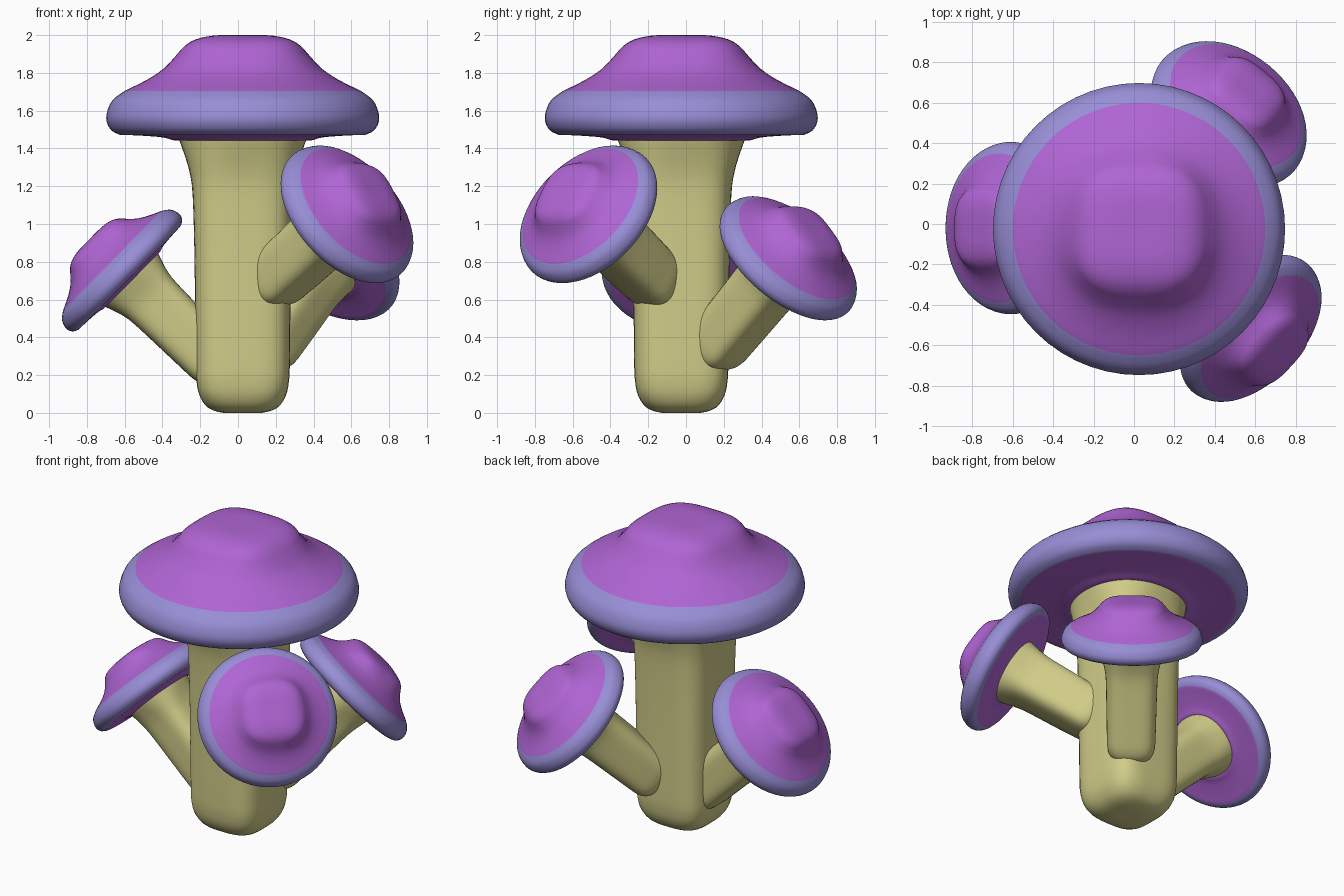
import bpy, bmesh, math
from mathutils import Vector, Matrix

if "Cube" in bpy.data.objects:
    bpy.data.objects.remove(bpy.data.objects["Cube"])

SEG = 56


def material(name, rgb):
    m = bpy.data.materials.new(name)
    m.diffuse_color = (*rgb, 1)
    m.use_nodes = True
    m.node_tree.nodes["Principled BSDF"].inputs["Base Color"].default_value = m.diffuse_color
    return m


PURPLE = material("cap_purple", (0.434, 0.130, 0.658))
LILAC = material("rim_lilac", (0.314, 0.270, 0.672))
CREAM = material("stem_yellow", (0.64, 0.61, 0.25))


def smooth_profile(pts, steps=3):
    # Catmull-Rom through the profile points (half width, height, squareness)
    out = []
    for i in range(len(pts) - 1):
        p0, p1 = pts[max(i - 1, 0)], pts[i]
        p2, p3 = pts[i + 1], pts[min(i + 2, len(pts) - 1)]
        for k in range(steps):
            t = k / steps
            out.append([0.5 * (2 * b + (c - a) * t + (2 * a - 5 * b + 4 * c - d) * t * t
                               + (3 * b - a - 3 * c + d) * t ** 3)
                        for a, b, c, d in zip(p0, p1, p2, p3)])
    out.append(list(pts[-1]))
    return out


def loft(name, pts, mats, matrix, rule=None):
    # Rounded-square rings stacked along the axis, with a pole at each end
    bm = bmesh.new()
    rings = []
    for r, z, n in pts[1:-1]:
        ring = []
        for i in range(SEG):
            a = math.tau * i / SEG
            c, s = math.cos(a), math.sin(a)
            k = max(r, 0.005) / (abs(c) ** n + abs(s) ** n) ** (1 / n)
            ring.append(bm.verts.new((k * c, k * s, z)))
        rings.append(ring)
    low = bm.verts.new((0, 0, pts[0][1]))
    top = bm.verts.new((0, 0, pts[-1][1]))
    for i in range(SEG):
        j = (i + 1) % SEG
        bm.faces.new((low, rings[0][j], rings[0][i]))
        bm.faces.new((top, rings[-1][i], rings[-1][j]))
        for a, b in zip(rings, rings[1:]):
            bm.faces.new((a[i], a[j], b[j], b[i]))
    for f in bm.faces:
        f.smooth = True
        if rule:
            f.material_index = rule(f.calc_center_median())
    bm.transform(matrix)
    bmesh.ops.recalc_face_normals(bm, faces=bm.faces)
    me = bpy.data.meshes.new(name)
    bm.to_mesh(me)
    bm.free()
    for m in mats:
        me.materials.append(m)
    ob = bpy.data.objects.new(name, me)
    bpy.context.collection.objects.link(ob)
    return ob


# Cap profile, heights measured from the middle of the rim
UNDER = [(0, -0.06, 2), (0.28, -0.06, 2), (0.325, -0.10, 2), (0.36, -0.108, 2),
         (0.42, -0.092, 2), (0.54, -0.082, 2), (0.65, -0.078, 2)]
RIM = [(0.65, -0.078, 2), (0.695, -0.055, 2), (0.72, -0.01, 2), (0.719, 0.04, 2),
       (0.69, 0.105, 2), (0.625, 0.155, 2)]
DOME = [(0.625, 0.155, 2), (0.51, 0.212, 2.05), (0.42, 0.272, 2.2), (0.355, 0.34, 2.5),
        (0.31, 0.39, 2.9), (0.25, 0.427, 3.2), (0.16, 0.447, 3), (0.07, 0.45, 2.5), (0, 0.45, 2)]


def is_rim(c):
    r = math.hypot(c.x, c.y)
    return int(r > 0.62 and -0.079 < c.z < 0.155 and r > 0.65 - max(0, c.z) * 0.2)


def mushroom(name, centre, axis, s, depth, length):
    a = Vector(axis).normalized()
    u = Vector((0, 0, 1)).cross(a)
    u = u.normalized() if u.length > 1e-4 else Vector((1, 0, 0))
    v = a.cross(u)
    rot = Matrix((u, v, a)).transposed().to_4x4()
    base = Matrix.Translation(centre) @ rot
    # Cap: purple dome and underside, lilac rim band
    pts = (smooth_profile(UNDER)[:-1] + smooth_profile(RIM)[:-1] + smooth_profile(DOME))
    loft(name + "_cap", pts, [PURPLE, LILAC],
         base @ Matrix.Diagonal((s, s, depth, 1)), is_rim)
    # Stem: rounded square foot, flaring to a round neck
    L = length / s
    stem = [(0, -L, 3), (0.10, -L, 3), (0.18, -L + 0.025, 3.2), (0.226, -L + 0.085, 3.5),
            (0.245, -L + 0.17, 3.8), (0.25, -L + 0.3, 3.8), (0.255, -0.75, 3.8),
            (0.265, -0.4, 3.6), (0.283, -0.27, 3.2), (0.313, -0.17, 2.6),
            (0.342, -0.085, 2.2), (0.342, -0.04, 2.2), (0, -0.03, 2)]
    loft(name + "_stem", smooth_profile(stem[:-1]) + [stem[-1]], [CREAM],
         base @ Matrix.Scale(s, 4))


mushroom("main", (0.025, -0.025, 1.55), (0, 0, 1), 1.0, 1.0, 1.55)
mushroom("left", (-0.605, -0.02, 0.745), (-0.71, 0, 0.70), 0.59, 0.56, 0.75)
mushroom("front_right", (0.57, -0.51, 1.045), (0.61, -0.56, 0.56), 0.59, 0.56, 0.70)
mushroom("back_right", (0.465, 0.535, 0.81), (0.46, 0.56, 0.68), 0.59, 0.56, 0.75)
